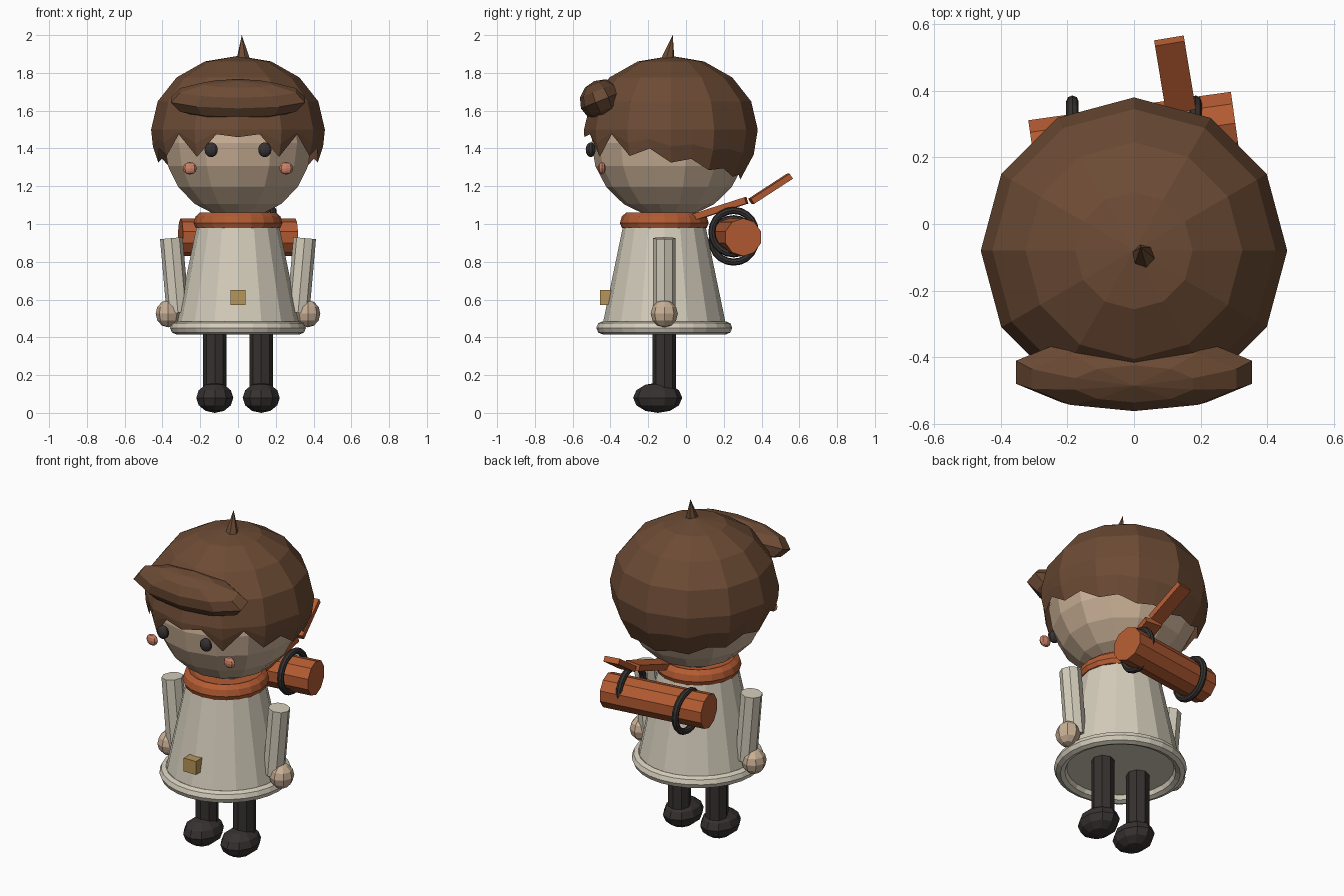
import bpy, bmesh
from math import sin, cos, pi, radians, sqrt
from mathutils import Matrix, Vector

if "Cube" in bpy.data.objects:
    bpy.data.objects.remove(bpy.data.objects["Cube"])


def material(name, rgb):
    m = bpy.data.materials.new(name)
    m.diffuse_color = (*rgb, 1)
    m.use_nodes = True
    m.node_tree.nodes["Principled BSDF"].inputs["Base Color"].default_value = m.diffuse_color
    return m


HAIR = material("brown", (.15, .07, .035))
SKIN = material("skin", (.58, .43, .30))
CLOTH = material("cream", (.66, .61, .50))
ORANGE = material("orange", (.45, .105, .032))
DARK = material("charcoal", (.036, .031, .029))
GOLD = material("gold", (.48, .30, .10))
PINK = material("pink", (.60, .22, .14))


def finish(name, bm, mat):
    bmesh.ops.recalc_face_normals(bm, faces=bm.faces)
    me = bpy.data.meshes.new(name)
    bm.to_mesh(me)
    bm.free()
    me.materials.append(mat)
    ob = bpy.data.objects.new(name, me)
    bpy.context.collection.objects.link(ob)
    return ob


def ball(name, loc, size, mat, segs=8, rings=6, tilt=0):
    bm = bmesh.new()
    bmesh.ops.create_uvsphere(bm, u_segments=segs, v_segments=rings, radius=1)
    bm.transform(Matrix.Translation(loc) @ Matrix.Rotation(radians(tilt), 4, 'X')
                 @ Matrix.Diagonal((*size, 1)))
    return finish(name, bm, mat)


def rod(name, a, b, r1, r2, mat, segs=8):
    a, b = Vector(a), Vector(b)
    bm = bmesh.new()
    bmesh.ops.create_cone(bm, cap_ends=True, segments=segs, radius1=r1, radius2=r2,
                          depth=(b - a).length)
    bm.transform(Matrix.Translation((a + b) / 2)
                 @ (b - a).to_track_quat('Z', 'Y').to_matrix().to_4x4())
    return finish(name, bm, mat)


def slab(name, a, b, width, thick, mat):
    a, b = Vector(a), Vector(b)
    d = (b - a).normalized()
    side = d.cross(Vector((0, 0, 1))).normalized()
    up = side.cross(d)
    rot = Matrix((side, d, up)).transposed().to_4x4()
    bm = bmesh.new()
    bmesh.ops.create_cube(bm, size=1)
    bm.transform(Matrix.Translation((a + b) / 2) @ rot
                 @ Matrix.Diagonal((width, (b - a).length, thick, 1)))
    return finish(name, bm, mat)


def skin_rings(bm, rings, closed=False):
    n = len(rings[0])
    pairs = list(zip(rings, rings[1:])) + ([(rings[-1], rings[0])] if closed else [])
    for lo, hi in pairs:
        for i in range(n):
            j = (i + 1) % n
            bm.faces.new((lo[i], lo[j], hi[j], hi[i]))


def lathe(name, profile, segs, mat, centre_y):
    bm = bmesh.new()
    rings = [[bm.verts.new((r * cos(2 * pi * i / segs), centre_y + r * sin(2 * pi * i / segs), z))
              for i in range(segs)] for r, z in profile]
    skin_rings(bm, rings)
    bm.faces.new(rings[0])
    bm.faces.new(rings[-1])
    return finish(name, bm, mat)


def ring(name, matrix, major, minor, mat, segs=20, sides=8):
    bm = bmesh.new()
    rings = []
    for i in range(segs):
        a = 2 * pi * i / segs
        rings.append([bm.verts.new(((major + minor * cos(t)) * cos(a),
                                    (major + minor * cos(t)) * sin(a), minor * sin(t)))
                      for t in (2 * pi * k / sides for k in range(sides))])
    skin_rings(bm, rings, True)
    bm.transform(matrix)
    return finish(name, bm, mat)


# Head and face
ball("head", (0, -.09, 1.43), (.40, .41, .40), SKIN, 14, 10)
for s, side in ((-1, "left"), (1, "right")):
    ball(side + "_eye", (s * .142, -.505, 1.393), (.037, .026, .039), DARK, 10, 8)
    ball(side + "_cheek", (s * .255, -.445, 1.295), (.037, .02, .033), PINK, 8, 6)

# Hair cap: twelve-sided dome with a jagged lower edge that drops towards the back
HY, HZ, HR = -.08, 1.5, .46
edge = [1.46, 1.475, 1.355, 1.475, 1.36, 1.40, 1.325, 1.345, 1.285, 1.295, 1.25, 1.26, 1.235]
bm = bmesh.new()
levels = []
for k in range(6):
    row = []
    for i in range(24):
        if k < 3:
            h = (HZ - edge[min(i, 24 - i)]) * (2 - k) / 2
            r, z = HR * sqrt(1 - (h / .44) ** 2), HZ - h
        else:
            a = radians(22.5 * (k - 2))
            r, z = HR * cos(a), HZ + .39 * sin(a)
        if i % 2:
            r *= cos(pi / 12)
        t = pi * i / 12
        row.append(bm.verts.new((r * sin(t), HY - r * cos(t), z)))
    levels.append(row)
skin_rings(bm, levels)
top = bm.verts.new((0, HY, HZ + .39))
for i in range(24):
    bm.faces.new((levels[-1][i], levels[-1][(i + 1) % 24], top))
finish("hair", bm, HAIR)
ball("fringe_roll", (0, -.445, 1.657), (.373, .12, .108), HAIR, 10, 6, tilt=22)
rod("hair_tuft", (.028, -.098, 1.86), (.02, -.07, 2.0), .04, 0, HAIR, 6)

# Coat, hem, collar and pocket patch
CY = -.115
lathe("coat", [(.33, .45), (.212, 1.02)], 16, CLOTH, CY)
ring("coat_hem", Matrix.Translation((0, CY, .45)), .325, .035, CLOTH, 28, 8)
lathe("collar", [(.19, .97), (.225, .98), (.235, 1.005), (.225, 1.04), (.20, 1.062), (.17, 1.05)],
      20, ORANGE, CY)
slab("patch", (0, -.455, .61), (0, -.375, .61), .08, .08, GOLD)

# Arms, hands, legs and shoes
for s, side in ((-1, "left"), (1, "right")):
    rod(side + "_arm", (s * .318, CY, .53), (s * .353, CY, .925), .06, .06, CLOTH)
    ball(side + "_hand", (s * .37, CY, .525), (.066, .072, .072), SKIN, 8, 6)
    rod(side + "_leg", (s * .123, CY, .10), (s * .123, CY, .50), .063, .063, DARK)
    ball(side + "_shoe", (s * .123, -.15, .08), (.103, .13, .08), DARK, 10, 6)

# Rolled bundle on the back with two straps, one sitting higher than the other
v = Vector((cos(radians(8)), sin(radians(8)), 0)) * .307
c = Vector((0, .26, .93))
rod("bundle", c - v, c + v, .1, .1, ORANGE, 10)
for s, side in ((-1, "left"), (1, "right")):
    ring(side + "_strap", Matrix.Translation((s * .185, .252, .935 + s * .022))
         @ Matrix.Rotation(pi / 2, 4, 'Y'), .115, .019, DARK)

# Two pieces of the trailing scarf
slab("scarf_tail_inner", (.10, .04, 1.035), (.13, .32, 1.125), .10, .035, ORANGE)
slab("scarf_tail_outer", (.14, .345, 1.12), (.106, .55, 1.253), .09, .032, ORANGE)
